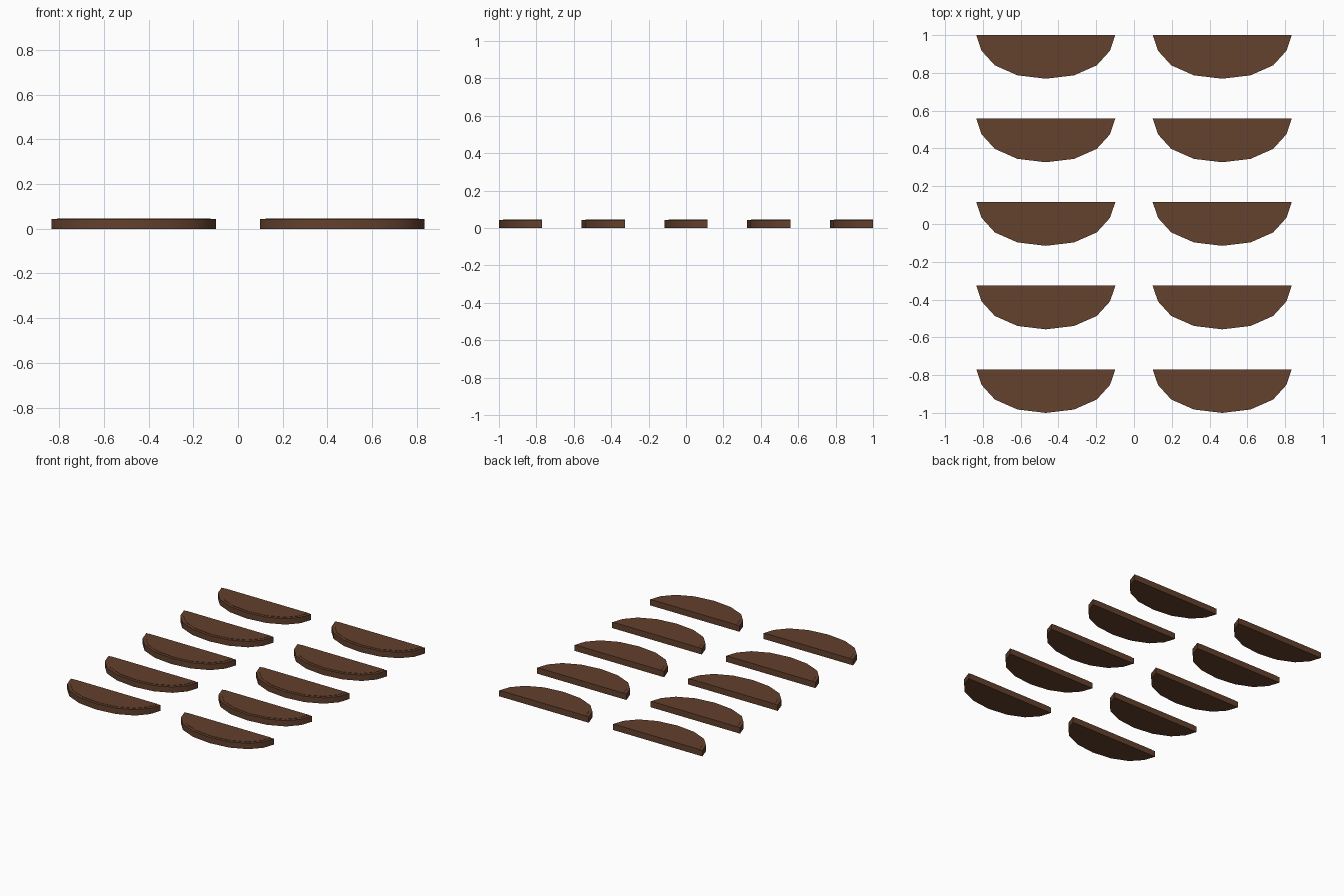
import bpy
import bmesh
import math

cube = bpy.data.objects.get("Cube")
if cube:
    bpy.data.objects.remove(cube, do_unlink=True)

# Single brown colour
brown = bpy.data.materials.new("dark_brown")
brown.use_nodes = True
colour = (0.125, 0.052, 0.026, 1)
brown.diffuse_color = colour
bsdf = brown.node_tree.nodes["Principled BSDF"]
bsdf.inputs["Base Color"].default_value = colour
bsdf.inputs["Roughness"].default_value = 0.8

# Half-moon outline: straight back edge at y = 0, curved towards the front
half = [(0.368, 0), (0.34, -0.083), (0.27, -0.16), (0.15, -0.213)]
outline = [(-x, y) for x, y in half] + [(0, -0.231)] + [(x, y) for x, y in reversed(half)]

RIM, TOP = 0.043, 0.045


def slab_mesh():
    """Half-moon slab with a slightly lower rim along its curved edge."""
    bm = bmesh.new()

    def ring(sx, sy, z):
        return [bm.verts.new((x * sx, y * sy, z)) for x, y in outline]

    rings = [ring(1, 1, 0), ring(1, 1, RIM), ring(0.935, 0.91, RIM), ring(0.935, 0.91, TOP)]
    n = len(outline)
    for low, high in zip(rings, rings[1:]):
        for i in range(n - 1):
            bm.faces.new((low[i], low[i + 1], high[i + 1], high[i]))
    bm.faces.new(list(reversed(rings[0])))
    bm.faces.new(rings[-1])
    # Straight back wall
    bm.faces.new([r[-1] for r in rings] + [r[0] for r in reversed(rings)])
    bmesh.ops.recalc_face_normals(bm, faces=bm.faces)
    mesh = bpy.data.meshes.new("half_moon_slab")
    bm.to_mesh(mesh)
    bm.free()
    mesh.materials.append(brown)
    return mesh


# Two columns of five slabs
mesh = slab_mesh()
bpy.ops.object.select_all(action='DESELECT')
for row in range(5):
    for side, x in (("right", -0.467), ("left", 0.467)):
        slab = bpy.data.objects.new(f"{side}_slab_{row + 1}", mesh)
        slab.location = (x, -0.769 + row * 0.4423, 0)
        bpy.context.collection.objects.link(slab)

# Smooth the curved wall, keep the rims sharp
slab.select_set(True)
bpy.context.view_layer.objects.active = slab
bpy.ops.object.shade_smooth_by_angle(angle=math.radians(35))
